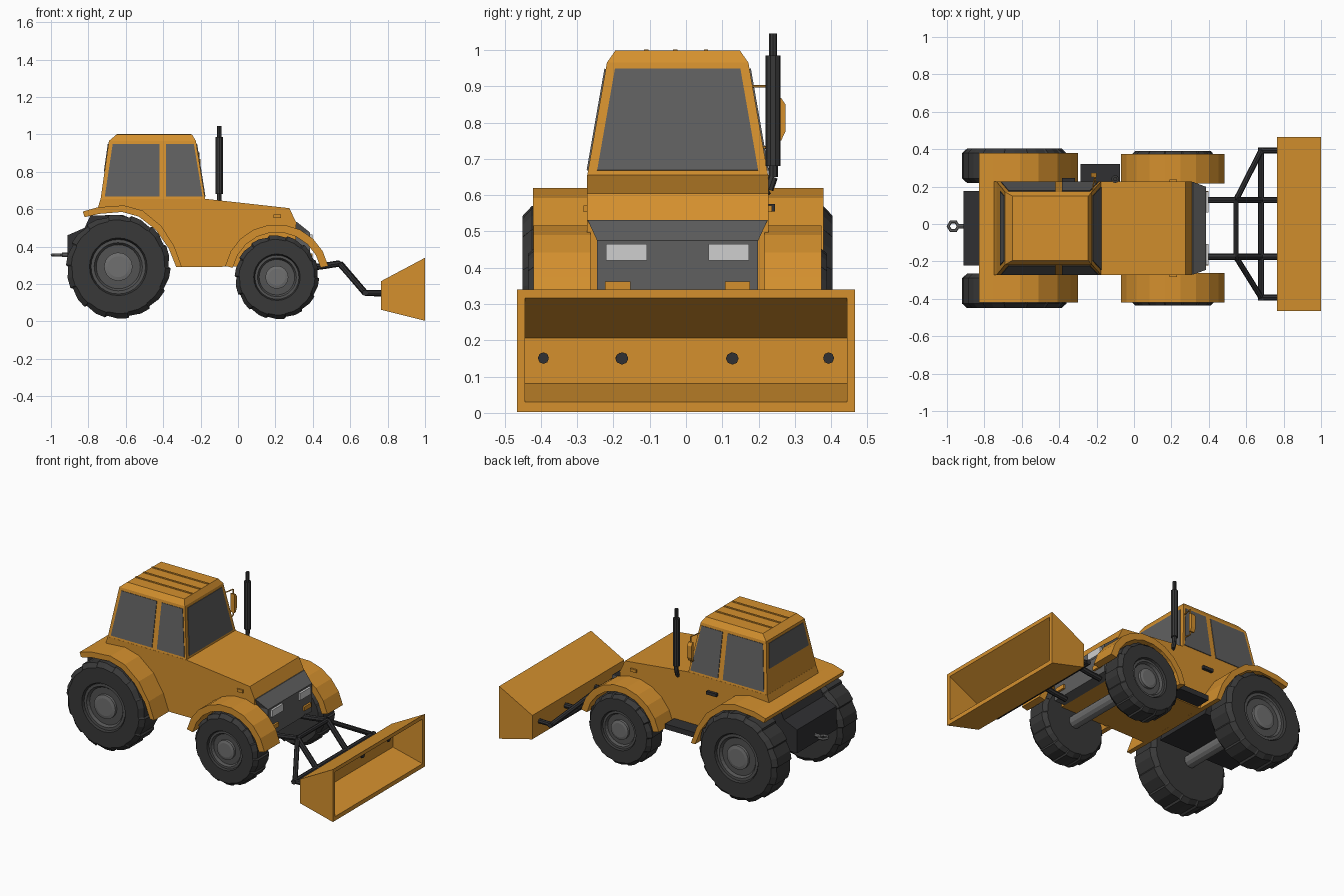
import bpy, bmesh
from math import sin, cos, pi, radians
from mathutils import Vector

if "Cube" in bpy.data.objects:
    bpy.data.objects.remove(bpy.data.objects["Cube"])

YC = -0.023  # centre line of the tractor body


def material(name, rgb):
    m = bpy.data.materials.new(name)
    m.use_nodes = True
    m.diffuse_color = (*rgb, 1)
    m.node_tree.nodes["Principled BSDF"].inputs["Base Color"].default_value = (*rgb, 1)
    return m


ORANGE = material("orange paint", (0.66, 0.28, 0.027))
GLASS = material("grey glass", (0.115, 0.115, 0.115))
RUBBER = material("dark rubber", (0.04, 0.04, 0.04))
RIM = material("rim grey", (0.085, 0.085, 0.085))
STEEL = material("steel grey", (0.16, 0.16, 0.16))
BLACK = material("black metal", (0.03, 0.03, 0.032))
LAMP = material("lamp white", (0.62, 0.62, 0.62))


def finish(name, bm, mat):
    bmesh.ops.recalc_face_normals(bm, faces=bm.faces[:])
    me = bpy.data.meshes.new(name)
    bm.to_mesh(me)
    bm.free()
    me.materials.append(mat)
    ob = bpy.data.objects.new(name, me)
    bpy.context.collection.objects.link(ob)
    return ob


def loft(name, rings, mat):
    """Skin a row of equal-sized rings and cap both ends."""
    bm = bmesh.new()
    rows = [[bm.verts.new(p) for p in r] for r in rings]
    n = len(rows[0])
    for a, b in zip(rows, rows[1:]):
        for i in range(n):
            j = (i + 1) % n
            bm.faces.new((a[i], a[j], b[j], b[i]))
    bm.faces.new(rows[0])
    bm.faces.new(rows[-1])
    return finish(name, bm, mat)


def prism(name, pts, y0, y1, mat):
    """Extrude an x-z profile across y."""
    return loft(name, [[(x, y, z) for x, z in pts] for y in (y0, y1)], mat)


def box(name, x, y, z, mat):
    return prism(name, [(x[0], z[0]), (x[1], z[0]), (x[1], z[1]), (x[0], z[1])], *y, mat)


def plate(name, pts, out, mat):
    """Thin plate standing proud of a surface."""
    out = Vector(out).normalized() * 0.005
    return loft(name, [[Vector(p) - out for p in pts], [Vector(p) + out * 0.8 for p in pts]], mat)


def rod(name, path, r, mat, sides=8):
    """Round bar with straight stretches through the path points."""
    bm = bmesh.new()
    for a, b in zip(path, path[1:]):
        a, b = Vector(a), Vector(b)
        d = b - a
        made = bmesh.ops.create_cone(bm, cap_ends=True, segments=sides, radius1=r, radius2=r, depth=d.length)
        rot = d.to_track_quat("Z", "Y")
        for v in made["verts"]:
            v.co = rot @ v.co + (a + b) / 2
    return finish(name, bm, mat)


# Body and full-width rear fender
outer = [(-0.83, 0.587), (-0.75, 0.61), (-0.61, 0.62), (-0.51, 0.592), (-0.41, 0.51), (-0.34, 0.40), (-0.30, 0.29)]
inner = [(-0.33, 0.29), (-0.37, 0.39), (-0.44, 0.49), (-0.53, 0.56), (-0.62, 0.585), (-0.74, 0.575), (-0.82, 0.557)]
prism("rear_fender", outer + inner, YC - 0.398, YC + 0.402, ORANGE)
prism("body", inner[::-1] + [(0.31, 0.295), (0.31, 0.53), (0.275, 0.605), (-0.175, 0.655),
      (-0.735, 0.655), (-0.75, 0.605)], YC - 0.25, YC + 0.25, ORANGE)

# Cab
def rect(x0, x1, h, z):
    return [(x0, YC - h, z), (x1, YC - h, z), (x1, YC + h, z), (x0, YC + h, z)]


loft("cab", [rect(-0.735, -0.175, 0.25, 0.65), rect(-0.69, -0.225, 0.195, 0.965),
             rect(-0.65, -0.245, 0.172, 0.998)], ORANGE)
for i, y in enumerate((-0.11, -0.03, 0.055)):
    box(f"roof_ridge_{i}", (-0.65, -0.25), (y - 0.006, y + 0.006), (0.99, 1.002), ORANGE)


def half(z):
    return 0.25 - (z - 0.65) * 0.175


def nose(z):
    return -0.175 - (z - 0.65) * 0.159


def tail(z):
    return -0.735 + (z - 0.65) * 0.143


LO, HI = 0.668, 0.948
for side, s in (("left", 1), ("right", -1)):
    for part, x in (("rear", (-0.712, -0.42, -0.42, -0.67)), ("front", (-0.385, -0.19, -0.236, -0.385))):
        pts = [(px, YC + s * half(pz), pz) for px, pz in zip(x, (LO, LO, HI, HI))]
        plate(f"{side}_{part}_window", pts, (0, s, 0.175), GLASS)
for name, edge, lo, out in (("windshield", nose, LO, (1, 0, 0.16)), ("back_window", tail, 0.80, (-1, 0, 0.14))):
    pts = [(edge(z), YC + s * (half(z) - 0.025), z) for s, z in ((-1, lo), (1, lo), (1, HI), (-1, HI))]
    plate(name, pts, out, GLASS)

# Grille, headlights and indicators
loft("grille", [rect(0.25, 0.385, 0.222, 0.295), rect(0.25, 0.385, 0.222, 0.475),
                rect(0.25, 0.315, 0.248, 0.531)], GLASS)
for side, s in (("left", 1), ("right", -1)):
    for part, y, z, mat in (("headlight", (0.085, 0.197), (0.42, 0.465), LAMP),
                            ("indicator", (0.13, 0.2), (0.335, 0.362), ORANGE)):
        box(f"{side}_{part}", (0.38, 0.398), (YC + s * y[0], YC + s * y[1]), z, mat)
    box(f"{side}_marker", (0.19, 0.23), (YC + s * 0.245, YC + s * 0.26), (0.553, 0.572), ORANGE)

# Rear housing and hitch
prism("rear_housing", [(-0.912, 0.31), (-0.912, 0.46), (-0.82, 0.5), (-0.79, 0.565), (-0.62, 0.57),
      (-0.5, 0.52), (-0.42, 0.42), (-0.38, 0.31)], YC - 0.2, YC + 0.2, BLACK)
rod("hitch_bar", [(-0.94, -0.012, 0.355), (-0.9, -0.012, 0.355)], 0.012, STEEL)
bpy.ops.mesh.primitive_torus_add(major_segments=6, minor_segments=6, major_radius=0.027,
                                 minor_radius=0.009, location=(-0.966, -0.012, 0.355))
hitch = bpy.context.object
hitch.name = "hitch_ring"
hitch.data.materials.append(STEEL)


# Wheels
def wheel(name, x, z, r, y0, y1, s, lugs):
    def ring(y, rad, saw=0.0):
        pts = []
        for i in range(lugs):
            for t, k in ((0.0, 1 - saw), (0.5, 1 - saw * 0.2), (0.93, 1.0)):
                a = 2 * pi * (i + t) / lugs
                pts.append((x + rad * k * cos(a), YC + s * y, z + rad * k * sin(a)))
        return pts

    loft(name + "_tyre", [ring(y0, 0.5 * r), ring(y0, 0.9 * r, 0.02), ring(y0 + 0.025, r, 0.04),
                          ring(y1 - 0.025, r, 0.04), ring(y1, 0.9 * r, 0.02), ring(y1, 0.55 * r),
                          ring(y1 - 0.03, 0.5 * r)], RUBBER)
    loft(name + "_rim", [ring(y1 - 0.05, 0.52 * r), ring(y1 - 0.012, 0.52 * r), ring(y1 - 0.012, 0.46 * r),
                         ring(y1 - 0.028, 0.42 * r)], RIM)
    loft(name + "_hub", [ring(y1 - 0.05, 0.27 * r), ring(y1 - 0.012, 0.27 * r), ring(y1 - 0.008, 0.2 * r)], STEEL)


for side, s in (("left", 1), ("right", -1)):
    wheel(f"rear_{side}", -0.64, 0.292, 0.28, 0.242, 0.427, s, 14)
    wheel(f"front_{side}", 0.208, 0.236, 0.226, 0.255, 0.412, s, 14)
    # Front fender arch
    angles = [radians(12 + 156 * i / 9) for i in range(10)]
    arch = [(0.207 + 0.282 * cos(a), 0.237 + 0.282 * sin(a)) for a in angles]
    arch += [(0.207 + 0.24 * cos(a), 0.237 + 0.24 * sin(a)) for a in reversed(angles)]
    prism(f"front_{side}_fender", arch, YC + s * 0.24, YC + s * 0.397, ORANGE)
for name, x, z in (("rear_axle", -0.64, 0.285), ("front_axle", 0.208, 0.236)):
    rod(name, [(x, YC - 0.3, z), (x, YC + 0.3, z)], 0.04, STEEL, 12)

# Exhaust stack, step, handle and mirror on the left
rod("exhaust_elbow", [(-0.1, 0.2, 0.6), (-0.1, 0.228, 0.615), (-0.1, 0.24, 0.65), (-0.1, 0.24, 0.7)], 0.013, RUBBER)
rod("exhaust_muffler", [(-0.1, 0.24, 0.68), (-0.1, 0.24, 0.985)], 0.021, RUBBER, 10)
rod("exhaust_tip", [(-0.1, 0.24, 0.97), (-0.1, 0.24, 1.045)], 0.011, RUBBER)
box("step", (-0.285, -0.075), (0.2, 0.32), (0.297, 0.33), BLACK)
box("door_handle", (-0.385, -0.315), (0.22, 0.245), (0.555, 0.575), BLACK)
rod("mirror_bracket", [(-0.225, 0.17, 0.9), (-0.21, 0.25, 0.9), (-0.21, 0.25, 0.735), (-0.2, 0.2, 0.73)], 0.004, ORANGE, 6)
loft("mirror", [[(x, y, z) for y, z in ((0.25, 0.75), (0.262, 0.75), (0.274, 0.775), (0.274, 0.85),
                                        (0.262, 0.868), (0.25, 0.868))] for x in (-0.23, -0.2)], ORANGE)

# Loader arms
for side, y, outer_y in (("left", 0.128, 0.393), ("right", -0.176, -0.393)):
    rod(f"{side}_arm", [(0.36, y, 0.285), (0.45, y, 0.295), (0.545, y, 0.31), (0.68, y, 0.152), (0.8, y, 0.15)], 0.017, BLACK)
    rod(f"{side}_brace", [(0.545, y, 0.305), (0.68, outer_y, 0.152), (0.8, outer_y, 0.152)], 0.015, BLACK)
rod("upper_crossbar", [(0.545, -0.176, 0.308), (0.545, 0.128, 0.308)], 0.014, BLACK)
rod("lower_crossbar", [(0.68, -0.41, 0.152), (0.68, 0.41, 0.152)], 0.016, BLACK)


# Hollow bucket with mounting pins
def mouth(x, h, z0, z1):
    return [(x, -h, z0), (x, h, z0), (x, h, z1), (x, -h, z1)]


loft("bucket", [mouth(0.765, 0.466, 0.062, 0.215), mouth(1.0, 0.466, 0.003, 0.34),
                mouth(1.0, 0.443, 0.03, 0.316), mouth(0.79, 0.443, 0.081, 0.206)], ORANGE)
for i, y in enumerate((-0.393, -0.18, 0.125, 0.393)):
    rod(f"bucket_pin_{i}", [(0.78, y, 0.15), (0.797, y, 0.15)], 0.015, BLACK)
